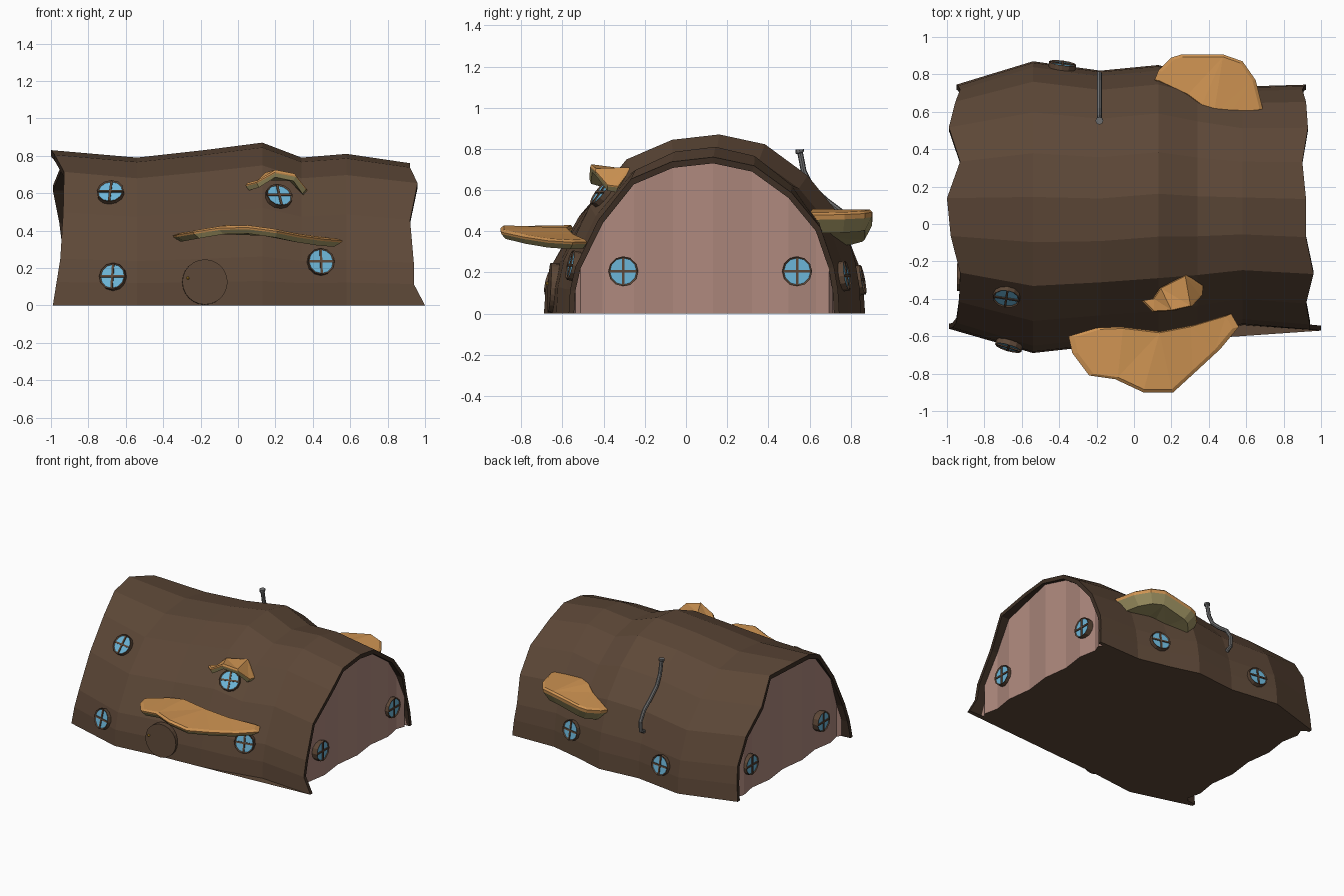
import bpy, bmesh, math
from mathutils import Vector, Matrix
from mathutils.bvhtree import BVHTree

if "Cube" in bpy.data.objects:
    bpy.data.objects.remove(bpy.data.objects["Cube"])


def mat(name, r, g, b):
    m = bpy.data.materials.new(name)
    m.diffuse_color = tuple((c / 255) ** 2.2 for c in (r, g, b)) + (1,)
    m.use_nodes = True
    m.node_tree.nodes["Principled BSDF"].inputs["Base Color"].default_value = m.diffuse_color
    return m


BARK = mat("bark brown", 93, 73, 58)
RIM = mat("dark rim brown", 62, 49, 40)
WOOD = mat("cut wood pink", 172, 135, 124)
GLASS = mat("window blue", 108, 180, 215)
CAP = mat("shelf orange", 205, 146, 83)
UNDER = mat("shelf underside khaki", 160, 148, 100)
METAL = mat("pipe grey", 112, 112, 112)
BRASS = mat("knob brass", 200, 150, 50)


def finish(bm, name, mats):
    bmesh.ops.recalc_face_normals(bm, faces=bm.faces)
    me = bpy.data.meshes.new(name)
    bm.to_mesh(me)
    bm.free()
    for m in mats:
        me.materials.append(m)
    ob = bpy.data.objects.new(name, me)
    bpy.context.collection.objects.link(ob)
    return ob


# ---- hollow half-log: arch profile lofted along x, ragged ends, end panels, floor
U = [-1, -.99, -.95, -.78, -.54, -.24, .07, .37, .65, .86, .96, .99, 1]
W = [0, .15, .3, .6, .86, .97, 1, .945, .77, .55, .3, .15, 0]
N = len(U)
LEFT = [-.99, -.97, -.95, -.935, -.93, -.98, -1, -.93, -.99, -.955, -.93, -.94, -.95]
RIGHT = [1, .94, .94, .92, .96, .92, .92, .9, .93, .92, .9, .91, .92]
SECTIONS = [(-.54, -.69, .87, .79), (-.18, -.65, .82, .83), (.13, -.63, .85, .87),
            (.34, -.59, .79, .79), (.58, -.54, .735, .81)]   # x, front y, back y, top z
L_END, R_END = (-.56, .745, .83), (-.57, .745, .76)


def ring(bm, xs, y0, y1, top, s=1.0):
    c, h = (y0 + y1) / 2, (y1 - y0) / 2
    return [bm.verts.new((xs[i], c + U[i] * h * s, W[i] * top * s)) for i in range(N)]


bm = bmesh.new()
wob = [.012 * (-1) ** i for i in range(N)]
rings = [ring(bm, [-.91 + w for w in wob], *L_END, .96),
         ring(bm, LEFT, *L_END, .96), ring(bm, LEFT, *L_END)]
rings += [ring(bm, [x] * N, a, b, t) for x, a, b, t in SECTIONS]
rings += [ring(bm, RIGHT, *R_END), ring(bm, RIGHT, *R_END, .96),
          ring(bm, [.885 + w for w in wob], *R_END, .96)]
last = len(rings) - 1
for k in range(last):
    for i in range(N - 1):
        f = bm.faces.new((rings[k][i], rings[k][i + 1], rings[k + 1][i + 1], rings[k + 1][i]))
        f.material_index = 1 if k in (0, 1, last - 2, last - 1) else 0
base = []
for r in (rings[0], rings[-1]):      # panels in upright strips
    low = [r[0]] + [bm.verts.new((v.co.x, v.co.y, 0)) for v in r[1:-1]] + [r[-1]]
    base.append(low)
    for i in range(N - 1):
        vs = [low[i], low[i + 1], r[i + 1], r[i]]
        f = bm.faces.new(list(dict.fromkeys(vs)))
        f.material_index = 2
loop = [r[0] for r in rings] + base[1][1:-1] + [r[-1] for r in reversed(rings)] + base[0][-2:0:-1]
bmesh.ops.triangulate(bm, faces=[bm.faces.new(loop)])
bm.normal_update()
tree = BVHTree.FromBMesh(bm)
finish(bm, "log_shell", [BARK, RIM, WOOD])


def surface(x, z, side):
    """Point and outward normal of the log wall, side -1 front, 1 back."""
    p, n, _, _ = tree.ray_cast(Vector((x, side * 2, z)), Vector((0, -side, 0)))
    return p, (n if n.y * side > 0 else -n)


def orient(p, n):
    """Local z to the normal, local y uphill."""
    n = n.normalized()
    right = Vector((0, 0, 1)).cross(n).normalized()
    m = Matrix((right, n.cross(right), n)).transposed().to_4x4()
    return Matrix.Translation(p) @ m


def disc(bm, r, z0, z1, sides):
    bmesh.ops.create_cone(bm, cap_ends=True, segments=sides, radius1=r, radius2=r,
                          depth=z1 - z0, matrix=Matrix.Translation((0, 0, (z0 + z1) / 2)))


# ---- round windows: framed drum, glass inset, thin cross bars
def window(name, p, n, r=.073, out=.028):
    bm = bmesh.new()
    disc(bm, r, -.035, out, 12)
    front = max(bm.faces, key=lambda f: f.calc_center_median().z)
    bmesh.ops.inset_region(bm, faces=[front], thickness=.008, depth=-.006)
    front.material_index = 1
    for sx, sy in ((.012, 1.86 * r), (1.86 * r, .012)):
        m = Matrix.Translation((0, 0, out - .003)) @ Matrix.Diagonal((sx, sy, .007, 1))
        bmesh.ops.create_cube(bm, size=1, matrix=m)
    bm.transform(orient(p, n))
    finish(bm, name, [BARK, GLASS])


for i, (x, z) in enumerate([(-.68, .595), (-.665, .15), (.215, .575), (.44, .23)]):
    window(f"front_window_{i + 1}", *surface(x, z, -1))
for i, (x, z) in enumerate([(.41, .18), (-.385, .16)]):
    window(f"back_window_{i + 1}", *surface(x, z, 1))
for i, (y, z) in enumerate([(-.305, .205), (.54, .205)]):
    window(f"right_window_{i + 1}", Vector((.893, y, z)), Vector((1, 0, 0)))
    window(f"left_window_{i + 1}", Vector((-.918, y + .02, z)), Vector((-1, 0, 0)))

# ---- round door with knob
p, n = surface(-.178, .124, -1)
bm = bmesh.new()
disc(bm, .121, -.03, .022, 24)
bm.transform(orient(p, n))
finish(bm, "door", [BARK])
bm = bmesh.new()
bmesh.ops.create_icosphere(bm, subdivisions=1, radius=.009,
                           matrix=orient(p, n) @ Matrix.Translation((-.092, .02, .027)))
finish(bm, "door_knob", [BRASS])


# ---- bracket-fungus shelves: outline seen from above, height following x
def lerp(table, x):
    for (x0, z0), (x1, z1) in zip(table, table[1:]):
        if x <= x1:
            return z0 + (z1 - z0) * max(0, (x - x0) / (x1 - x0))
    return table[-1][1]


def shelf(name, outline, heights, edge, depth, shrink):
    cx = sum(p[0] for p in outline) / len(outline)
    cy = sum(p[1] for p in outline) / len(outline)
    bm = bmesh.new()
    loops = []
    for s, dz in ((.93, 0), (1, -.012), (.985, -edge), (shrink, -depth)):
        loops.append([bm.verts.new((cx + (x - cx) * s, cy + (y - cy) * s, lerp(heights, x) + dz))
                      for x, y in outline])
    n = len(outline)
    for k in range(3):
        for i in range(n):
            j = (i + 1) % n
            f = bm.faces.new((loops[k][i], loops[k][j], loops[k + 1][j], loops[k + 1][i]))
            f.material_index = int(k == 2)
    caps = [bm.faces.new(loops[0]), bm.faces.new(loops[3])]
    caps[1].material_index = 1
    bmesh.ops.triangulate(bm, faces=caps)
    finish(name=name, bm=bm, mats=[CAP, UNDER])


shelf("front_shelf",
      [(-.35, -.6), (-.2, -.555), (-.07, -.55), (.14, -.575), (.32, -.54), (.52, -.48), (.56, -.55),
       (.46, -.67), (.33, -.79), (.21, -.9), (.05, -.9), (-.1, -.83), (-.24, -.81), (-.33, -.69)],
      [(-.35, .385), (-.2, .41), (-.02, .437), (.2, .41), (.4, .37), (.56, .358)], .022, .045, .9)
shelf("back_shelf",
      [(.11, .77), (.13, .82), (.2, .89), (.25, .905), (.48, .905), (.58, .87), (.65, .77),
       (.69, .61), (.66, .585), (.52, .575), (.43, .59), (.36, .63), (.28, .69)],
      [(.11, .43), (.25, .46), (.4, .51), (.55, .5), (.69, .49)], .035, .1, .78)
shelf("small_shelf",
      [(.04, -.41), (.1, -.4), (.14, -.34), (.28, -.27), (.37, -.33), (.365, -.38), (.31, -.44),
       (.2, -.465), (.1, -.47), (.06, -.43)],
      [(.04, .655), (.1, .67), (.14, .71), (.19, .727), (.31, .705), (.37, .63)], .018, .04, .88)

# ---- bent stove pipe with flared mouth
cu = bpy.data.curves.new("chimney_pipe", 'CURVE')
cu.dimensions = '3D'
cu.bevel_depth, cu.bevel_resolution, cu.use_fill_caps = .014, 2, True
path = [(.76, .33, 1), (.80, .35, 1), (.803, .42, 1), (.76, .49, 1), (.68, .55, 1), (.61, .615, 1),
        (.572, .69, 1), (.555, .778, 1), (.553, .782, 1.5), (.552, .797, 1.5)]
sp = cu.splines.new('POLY')
sp.points.add(len(path) - 1)
for pt, (y, z, r) in zip(sp.points, path):
    pt.co, pt.radius = (-.185, y, z, 1), r
tmp = bpy.data.objects.new("pipe_path", cu)
bpy.context.collection.objects.link(tmp)
bpy.context.view_layer.update()
me = bpy.data.meshes.new_from_object(tmp.evaluated_get(bpy.context.evaluated_depsgraph_get()))
bpy.data.objects.remove(tmp)
me.materials.clear()
me.materials.append(METAL)
for f in me.polygons:
    f.use_smooth = False
bpy.context.collection.objects.link(bpy.data.objects.new("chimney_pipe", me))
